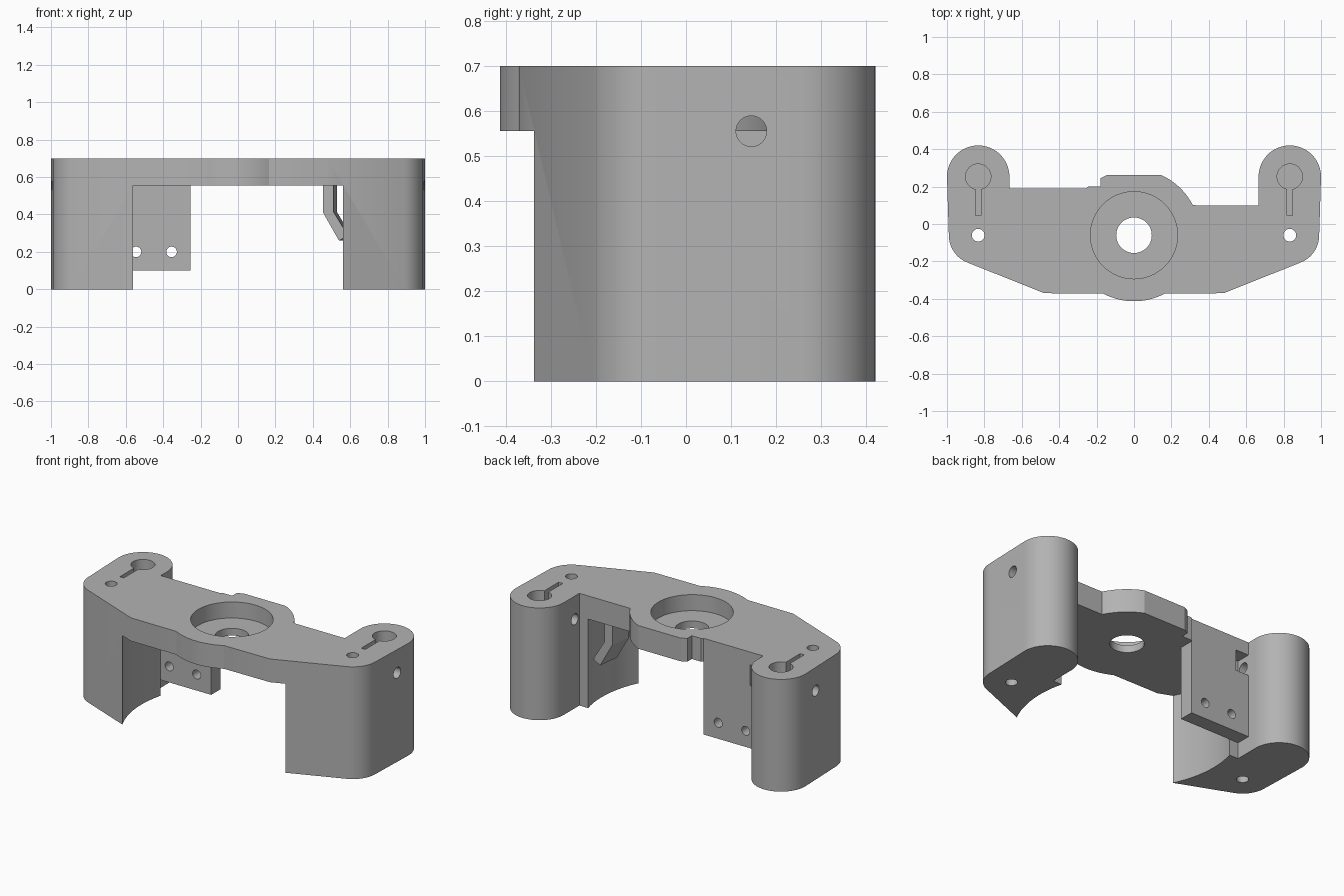
import bpy, bmesh
from math import radians, cos, sin
from mathutils import Matrix, Vector

cube = bpy.data.objects.get("Cube")
if cube:
    bpy.data.objects.remove(cube, do_unlink=True)

grey = bpy.data.materials.new("grey plastic")
grey.use_nodes = True
color = (0.45, 0.45, 0.45, 1)
grey.diffuse_color = color
grey.node_tree.nodes["Principled BSDF"].inputs["Base Color"].default_value = color

HUB = (0, -0.06)
PIN_X, BOSS_Y, BOSS_R = 0.833, 0.253, 0.167
TOP, UNDER = 0.70, 0.555
INNER = PIN_X - BOSS_R


def arc(center, radius, start, end, steps=16):
    angles = [radians(start + (end - start) * i / steps) for i in range(steps + 1)]
    return [(center[0] + radius * cos(a), center[1] + radius * sin(a)) for a in angles]


def finish(name, bm):
    bmesh.ops.recalc_face_normals(bm, faces=bm.faces)
    mesh = bpy.data.meshes.new(name)
    bm.to_mesh(mesh)
    bm.free()
    obj = bpy.data.objects.new(name, mesh)
    bpy.context.collection.objects.link(obj)
    mesh.materials.append(grey)
    return obj


def prism(name, points, offset):
    bm = bmesh.new()
    face = bm.faces.new([bm.verts.new(p) for p in points])
    new = bmesh.ops.extrude_face_region(bm, geom=[face])["geom"]
    verts = [v for v in new if isinstance(v, bmesh.types.BMVert)]
    bmesh.ops.translate(bm, verts=verts, vec=Vector(offset))
    # the starting face stays as the cap
    if not face.is_valid:
        bm.faces.new([v for v in bm.verts if v not in verts])
    return finish(name, bm)


def box(name, low, high):
    bm = bmesh.new()
    low, high = Vector(low), Vector(high)
    size = Matrix.Diagonal((*(high - low), 1))
    bmesh.ops.create_cube(bm, size=1, matrix=Matrix.Translation((low + high) / 2) @ size)
    return finish(name, bm)


def cylinder(name, start, end, radius, sides=40):
    start, end = Vector(start), Vector(end)
    axis = end - start
    turn = axis.to_track_quat('Z', 'Y').to_matrix().to_4x4()
    bm = bmesh.new()
    bmesh.ops.create_cone(bm, cap_ends=True, segments=sides, radius1=radius, radius2=radius,
                          depth=axis.length, matrix=Matrix.Translation((start + end) / 2) @ turn)
    return finish(name, bm)


def cut(target, cutter):
    mod = target.modifiers.new("cut", 'BOOLEAN')
    mod.operation, mod.solver, mod.object = 'DIFFERENCE', 'EXACT', cutter
    bpy.context.view_layer.objects.active = target
    bpy.ops.object.modifier_apply(modifier=mod.name)
    bpy.data.objects.remove(cutter, do_unlink=True)


# Body outline: hub bulge, slanted front corners, round clamp bosses, stepped back
outline = arc(HUB, 0.353, -117.9, -62.1)
outline += [(0.48, -0.37)]
outline += arc((PIN_X, HUB[1]), 0.157, -68, 0)
outline += arc((PIN_X, BOSS_Y), BOSS_R, 0, 180, 32)
outline += [(INNER, 0.10)]
outline += arc(HUB, 0.353, 27, 65.8) + arc(HUB, 0.353, 114.2, 120.7, 3)
outline += [(-0.18, 0.20), (-0.245, 0.20), (-0.255, 0.19), (-INNER, 0.19)]
outline += arc((-PIN_X, BOSS_Y), BOSS_R, 0, 180, 32)
outline += arc((-PIN_X, HUB[1]), 0.157, 180, 248)
outline += [(-0.48, -0.37)]
body = prism("bridge_body", [(x, y, 0) for x, y in outline], (0, 0, TOP))

# Open space between the legs, with concave inner leg walls
cut(body, cylinder("leg_gap", (*HUB, -0.2), (*HUB, UNDER), 0.627, 96))
cut(body, box("back_gap", (-INNER, 0.10, -0.2), (-0.3, 0.22, UNDER)))

# Hub counterbore and through hole
cut(body, cylinder("counterbore", (*HUB, 0.60), (*HUB, 0.9), 0.233, 64))
cut(body, cylinder("hub_hole", (*HUB, 0.4), (*HUB, 0.9), 0.095, 48))

# Clamp sockets, slits, pin holes and cross screw holes
for s in (-1, 1):
    x = s * PIN_X
    cut(body, cylinder("socket", (x, BOSS_Y, 0.25), (x, BOSS_Y, 0.9), 0.068))
    cut(body, box("slit", (x - 0.014, 0.045, 0.25), (x + 0.014, 0.22, 0.9)))
    cut(body, cylinder("pin_hole", (x, HUB[1], -0.2), (x, HUB[1], 0.9), 0.034, 32))
    cut(body, cylinder("cross_hole", (s * 0.62, 0.145, UNDER), (s * 1.2, 0.145, UNDER), 0.034, 32))

# Hanging mounting plate with two screw holes
plate = box("mounting_plate", (-INNER, 0.10, 0.10), (-0.255, 0.19, UNDER))
for x in (-0.355, -0.545):
    cut(plate, cylinder("screw_hole", (x, 0, 0.2), (x, 0.3, 0.2), 0.028, 32))

# Access notch to the cross screw
for part in (body, plate):
    cut(part, box("notch", (-INNER, 0.10, 0.49), (-0.575, 0.25, 0.62)))

# Bent cable hook under the bridge
profile = [(0.455, 0.56), (0.455, 0.41), (0.54, 0.26), (0.587, 0.287), (0.51, 0.415), (0.51, 0.56)]
hook = prism("cable_hook", [(x, -0.09, z) for x, z in profile], (0.018, 0.14, 0))

# Smooth curved walls, crisp edges
bpy.ops.object.select_all(action='DESELECT')
for part in (body, plate, hook):
    part.select_set(True)
bpy.context.view_layer.objects.active = body
bpy.ops.object.shade_smooth_by_angle(angle=radians(25))
